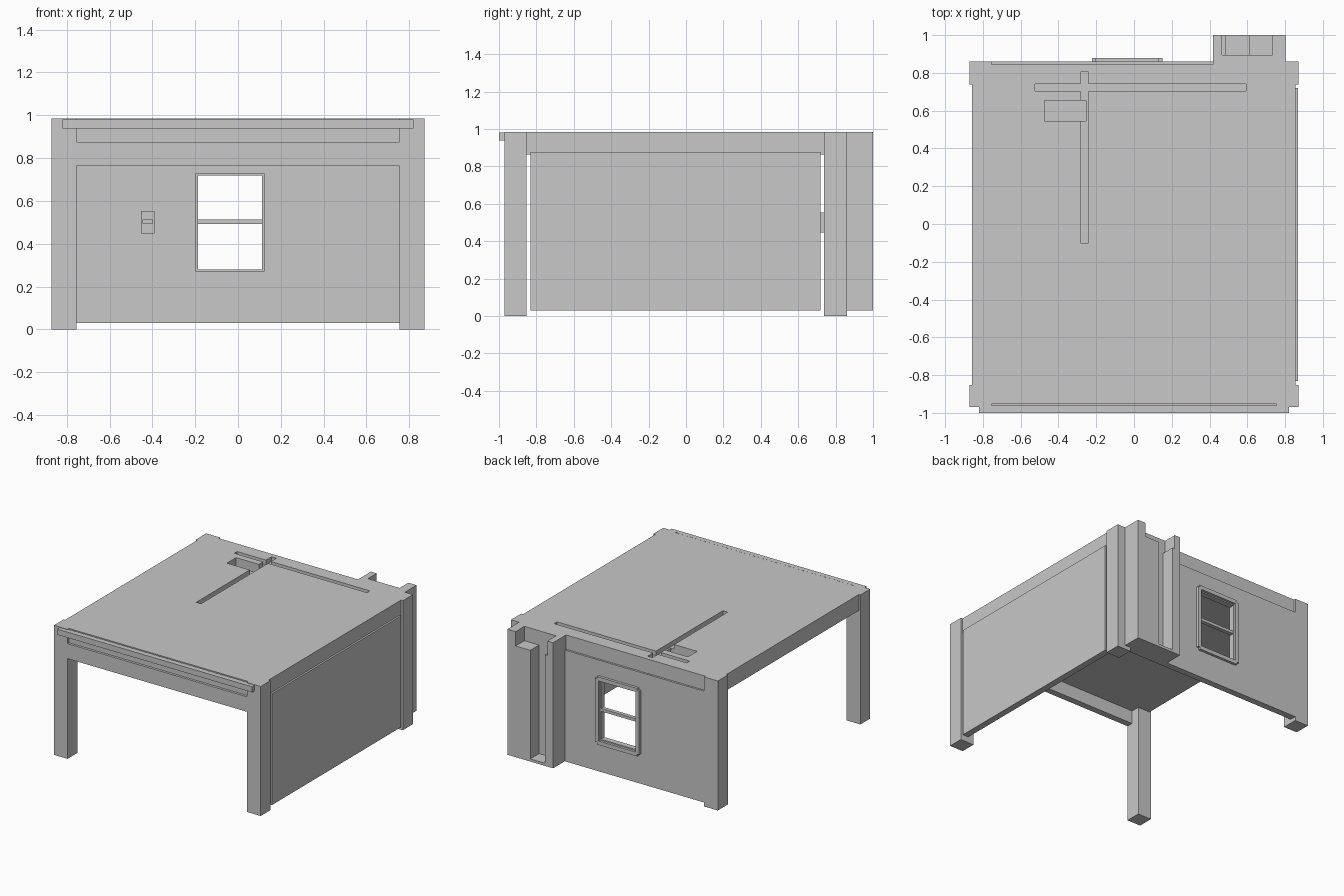
import bpy
import bmesh

default = bpy.data.objects.get("Cube")
if default:
    bpy.data.objects.remove(default, do_unlink=True)

plaster = bpy.data.materials.new("plain_grey")
plaster.use_nodes = True
GREY = (0.58, 0.58, 0.58, 1)
plaster.diffuse_color = GREY
plaster.node_tree.nodes["Principled BSDF"].inputs["Base Color"].default_value = GREY


def box(name, x, y, z):
    """Box from its (low, high) span on each axis."""
    bm = bmesh.new()
    bmesh.ops.create_cube(bm, size=1)
    for v in bm.verts:
        v.co = [span[0] if c < 0 else span[1] for c, span in zip(v.co, (x, y, z))]
    mesh = bpy.data.meshes.new(name)
    bm.to_mesh(mesh)
    bm.free()
    mesh.materials.append(plaster)
    obj = bpy.data.objects.new(name, mesh)
    bpy.context.collection.objects.link(obj)
    return obj


def carve(obj, *spans):
    """Subtract boxes from an object."""
    for x, y, z in spans:
        cutter = box("cutter", x, y, z)
        cutter.hide_render = True
        mod = obj.modifiers.new("carve", "BOOLEAN")
        mod.operation = "DIFFERENCE"
        mod.solver = "EXACT"
        mod.object = cutter
        bpy.context.view_layer.objects.active = obj
        bpy.ops.object.modifier_apply(modifier=mod.name)
        bpy.data.objects.remove(cutter, do_unlink=True)


TOP = 0.985
EAVE = 0.876     # top of the walls
BASE = 0.03      # underside of the walls
INNER, OUTER = 0.755, 0.87
FRONT, BACK = -0.97, 0.86
THICK = 0.05     # wall, panel and header thickness

# Corner posts
for side, s in (("left", 1), ("right", -1)):
    x = sorted((s * INNER, s * OUTER))
    box("front_post_" + side, x, (FRONT, -0.853), (0, TOP))
    box("back_post_" + side, x, (0.738, BACK), (0, TOP))

# Roof slab with service channels and a junction pocket
roof = box("roof_slab", (-0.857, 0.854), (-0.952, 0.845), (0.863, TOP))
carve(roof,
      ((-0.525, 0.592), (0.705, 0.74), (0.95, 1.1)),
      ((-0.282, -0.241), (-0.1, 0.806), (0.95, 1.1)),
      ((-0.475, -0.255), (0.545, 0.655), (0.915, 1.1)))

# Front header and the fascia strip standing off it
box("front_header", (-INNER, INNER), (FRONT, FRONT + THICK), (0.762, EAVE))
box("fascia_strip", (-0.82, 0.82), (-1, -0.96), (0.938, 0.981))

# Side wall panel, with open joints at the posts
box("side_panel", (0.868 - THICK, 0.868), (-0.832, 0.72), (BASE, EAVE))

# Back wall with window opening
wall = box("back_wall", (-INNER, INNER), (BACK - THICK, BACK), (BASE, EAVE))
WX, WZ = (-0.197, 0.122), (0.27, 0.729)
carve(wall, (WX, (0.6, 1.1), WZ))


def ring(name, x, z, width, y, clip=0):
    """Rectangular frame inside the x and z spans; clip notches its corners."""
    for tag, a, b in (("right", x[0], x[0] + width), ("left", x[1] - width, x[1])):
        box(name + "_" + tag, (a, b), y, (z[0] + clip, z[1] - clip))
    for tag, a, b in (("sill", z[0], z[0] + width), ("head", z[1] - width, z[1])):
        box(name + "_" + tag, (x[0] + clip, x[1] - clip), y, (a, b))


# Window: outer casing, sash and crossbar
ring("window_casing", (-0.222, 0.15), (0.241, 0.758), 0.03, (0.85, 0.88), 0.017)
ring("window_sash", WX, WZ, 0.01, (0.82, 0.862))
box("window_crossbar", WX, (0.83, 0.86), (0.491, 0.513))

# Chimney chase on the back, notched at the top with an open flue channel
chase = box("chimney_chase", (0.418, 0.802), (0.842, 1), (BASE, TOP))
carve(chase,
      ((0.466, 0.733), (0.895, 1.1), (EAVE, 1.1)),
      ((0.487, 0.61), (0.895, 1.1), (0.05, 0.95)))

# Switch box on the inside of the back wall, with a shallow slot
switch = box("switch_box", (-0.453, -0.389), (0.72, BACK - THICK + 0.005), (0.447, 0.553))
carve(switch, ((-0.443, -0.4), (0.6, 0.728), (0.495, 0.513)))
